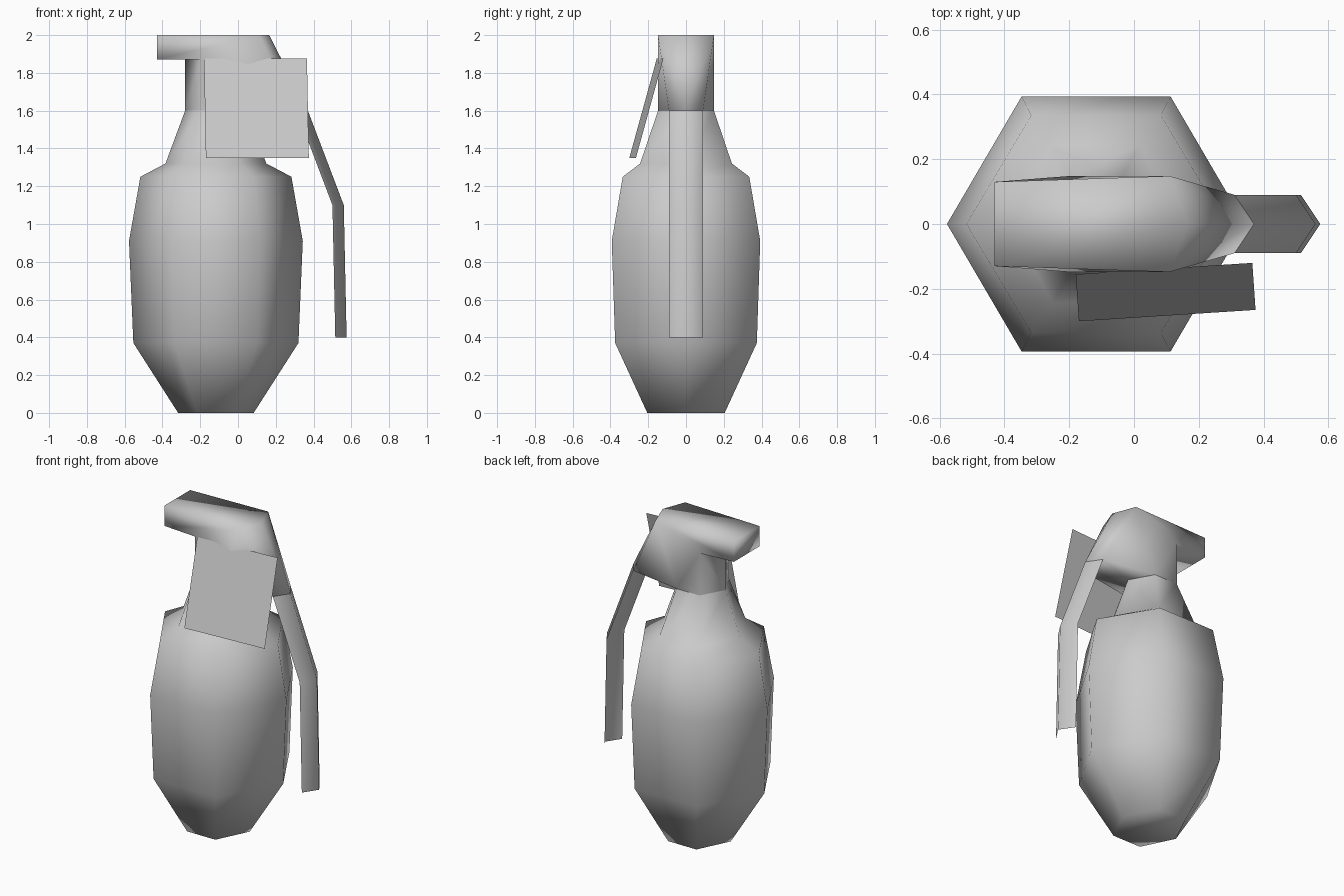
import bpy, bmesh, math

if "Cube" in bpy.data.objects:
    bpy.data.objects.remove(bpy.data.objects["Cube"])

CX = -0.117  # axis of the body and neck


def build(name, verts, faces, smooth=True, recalc=True):
    mesh = bpy.data.meshes.new(name)
    mesh.from_pydata(verts, [], faces)
    bm = bmesh.new()
    bm.from_mesh(mesh)
    bmesh.ops.remove_doubles(bm, verts=bm.verts, dist=1e-5)
    if recalc:
        bmesh.ops.recalc_face_normals(bm, faces=bm.faces)
    bm.to_mesh(mesh)
    bm.free()
    for p in mesh.polygons:
        p.use_smooth = smooth
    obj = bpy.data.objects.new(name, mesh)
    bpy.context.collection.objects.link(obj)
    return obj


def hex_ring(z, rx, half_y):
    ry = half_y / math.sin(math.pi / 3)
    return [(CX + rx * math.cos(i * math.pi / 3), ry * math.sin(i * math.pi / 3), z)
            for i in range(6)]


def bridge(a, b):
    return [[a[i], a[(i + 1) % 6], b[(i + 1) % 6], b[i]] for i in range(6)]


def build_polys(name, polys):
    verts, faces = [], []
    for poly in polys:
        faces.append(list(range(len(verts), len(verts) + len(poly))))
        verts.extend(poly)
    return build(name, verts, faces)


# Six-sided body with tapered neck: z, x radius, half depth
profile = [(0, 0.20, 0.205), (0.37, 0.437, 0.375), (0.91, 0.46, 0.393),
           (1.25, 0.40, 0.335), (1.32, 0.267, 0.243), (1.60, 0.163, 0.148)]
rings = [hex_ring(*p) for p in profile]
polys = [rings[0]]
for a, b in zip(rings, rings[1:]):
    polys += bridge(a, b)
build_polys("body", polys)

# Head: spout to the left, wedge to the right running into the lever
nose_top, nose_low = (0.165, 0, 2.0), (0.37, 0, 1.6)
neck_low, neck_high = (CX - 0.163, 0, 1.6), (CX - 0.163, 0, 1.87)
neck_right = (CX + 0.163, 0, 1.6)


def side(s):
    y = 0.148 * s
    return dict(spout_top=(-0.43, 0.13 * s, 2.0), spout_low=(-0.43, 0.13 * s, 1.87),
                a_high=(-0.2, y, 1.87), a_low=(-0.2, y, 1.6), b_low=(-0.035, y, 1.6),
                edge=(0.31, 0.09 * s, 1.6), top=(0.11, y, 2.0))


L, R = side(1), side(-1)
polys = [
    [L["spout_top"], R["spout_top"], R["top"], nose_top, L["top"]],
    [L["spout_top"], R["spout_top"], R["spout_low"], L["spout_low"]],
    [L["spout_low"], R["spout_low"], R["a_high"], neck_high, L["a_high"]],
    [L["b_low"], neck_right, R["b_low"], R["edge"], nose_low, L["edge"]],
]
for s in (L, R):
    polys += [
        [s["spout_low"], s["a_high"], s["top"], s["spout_top"]],
        [s["a_high"], s["a_low"], s["b_low"], s["top"]],
        [s["b_low"], s["edge"], s["top"]],
        [s["top"], s["edge"], nose_low, nose_top],
        [s["a_high"], s["a_low"], neck_low, neck_high],
    ]
build_polys("head", polys)

# Safety lever: open V-shaped strip
verts, faces = [], []
for edge_x, ridge_x, z in [(0.31, 0.37, 1.6), (0.50, 0.56, 1.1), (0.515, 0.575, 0.4)]:
    verts += [(edge_x, -0.09, z), (ridge_x, 0, z), (edge_x, 0.09, z)]
for r in (0, 3):
    for i in (0, 1):
        faces.append([r + i, r + i + 3, r + i + 4, r + i + 1])
build("lever", verts, faces, recalc=False)

# Flat card standing in for the pull ring
build("pull_ring_card",
      [(-0.17, -0.30, 1.35), (0.375, -0.265, 1.35),
       (0.365, -0.12, 1.875), (-0.18, -0.155, 1.875)],
      [(0, 1, 2, 3)], smooth=False, recalc=False)
